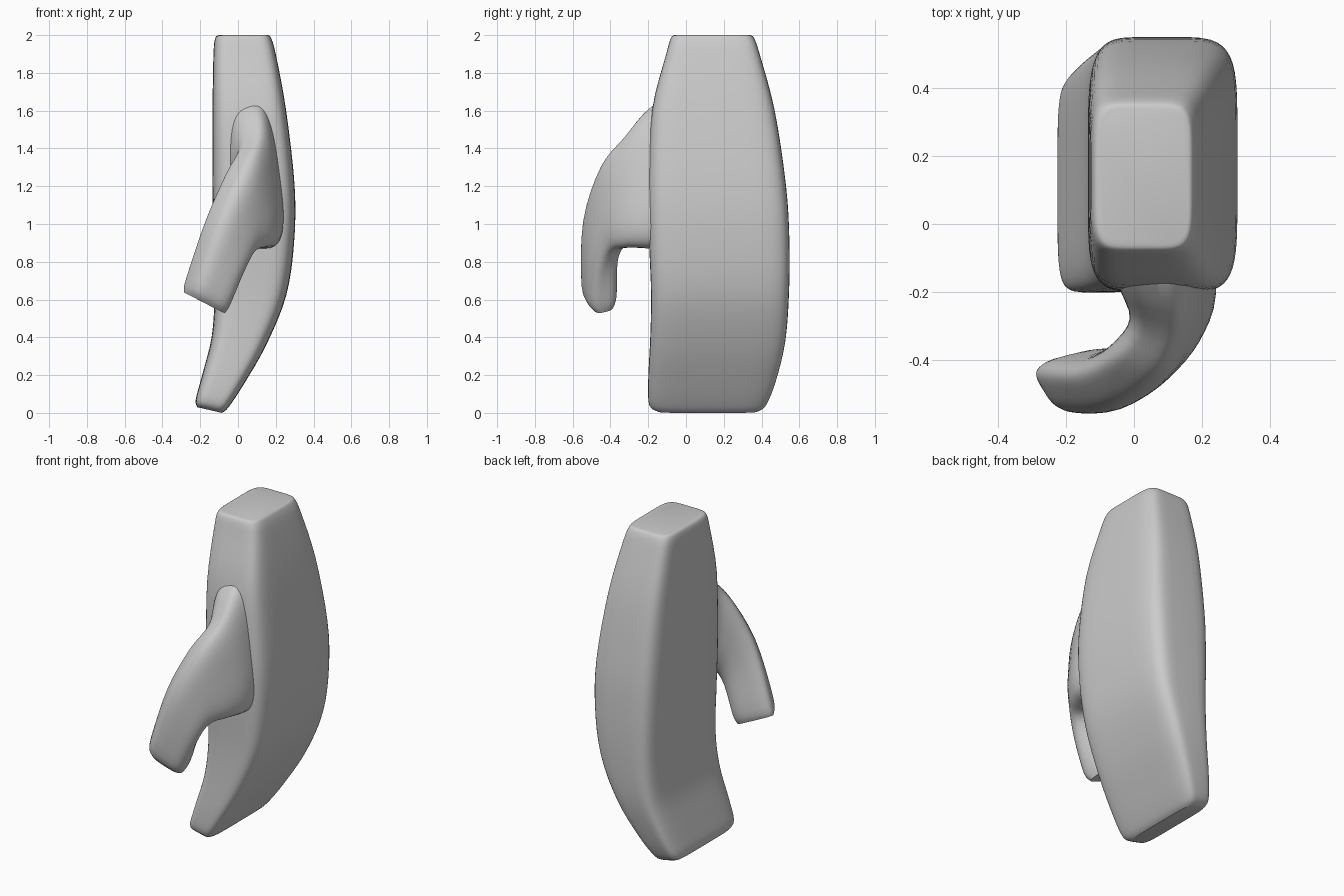
import bpy
import bmesh
from math import cos, sin, pi
from mathutils import Vector

if "Cube" in bpy.data.objects:
    bpy.data.objects.remove(bpy.data.objects["Cube"])


def catmull(a, b, c, d, t):
    return 0.5 * (2 * b + (c - a) * t + (2 * a - 5 * b + 4 * c - d) * t * t
                  + (3 * b - a - 3 * c + d) * t ** 3)


def loft(name, sections, power, steps=4, sides=48):
    """Skin rounded four-corner sections, smoothly interpolated along the length."""
    rings = []
    n = len(sections)
    for i in range(n - 1):
        quad = [sections[max(0, min(n - 1, i + k))] for k in (-1, 0, 1, 2)]
        for s in range(steps):
            rings.append([catmull(*[q[j] for q in quad], s / steps) for j in range(4)])
    rings.append(sections[-1])
    bm = bmesh.new()
    loops = []
    for tl, tr, br, bl in rings:
        loop = []
        for k in range(sides):
            a = 2 * pi * (k + 0.5) / sides
            c, s = cos(a), sin(a)
            u = 0.5 + 0.5 * abs(c) ** (2 / power) * (1 if c > 0 else -1)
            v = 0.5 + 0.5 * abs(s) ** (2 / power) * (1 if s > 0 else -1)
            loop.append(bm.verts.new(tl.lerp(tr, u).lerp(bl.lerp(br, u), v)))
        loops.append(loop)
    for a, b in zip(loops, loops[1:]):
        for k in range(sides):
            m = (k + 1) % sides
            bm.faces.new((a[k], a[m], b[m], b[k]))
    bm.faces.new(loops[0][::-1])
    bm.faces.new(loops[-1])
    bmesh.ops.recalc_face_normals(bm, faces=bm.faces)
    mesh = bpy.data.meshes.new(name)
    bm.to_mesh(mesh)
    bm.free()
    obj = bpy.data.objects.new(name, mesh)
    bpy.context.collection.objects.link(obj)
    return obj


# Palm and joined fingers: z at left, z at right, x range, y range
palm_rows = [
    (2.0, 2.0, -0.10, 0.16, -0.06, 0.34),
    (1.985, 1.985, -0.12, 0.175, -0.08, 0.36),
    (1.9, 1.9, -0.13, 0.20, -0.105, 0.39),
    (1.6, 1.6, -0.135, 0.255, -0.18, 0.47),
    (1.2, 1.2, -0.135, 0.30, -0.20, 0.53),
    (0.9, 0.9, -0.13, 0.297, -0.195, 0.548),
    (0.62, 0.62, -0.125, 0.255, -0.185, 0.545),
    (0.4, 0.36, -0.14, 0.15, -0.19, 0.525),
    (0.2, 0.15, -0.19, 0.03, -0.20, 0.475),
    (0.07, 0.03, -0.224, -0.05, -0.195, 0.425),
    (0.03, 0.0, -0.215, -0.085, -0.15, 0.38),
]
palm = loft("mitten_hand", [
    [Vector((x0, y1, zl)), Vector((x1, y1, zr)), Vector((x1, y0, zr)), Vector((x0, y0, zl))]
    for zl, zr, x0, x1, y0, y1 in palm_rows], 5.5)

# Thumb: upper left, upper right, lower right, lower left corners
thumb_rows = [
    [(-0.08, 0.05, 1.72), (0.18, 0.05, 1.75), (0.25, 0.05, 0.86), (-0.08, 0.05, 0.86)],
    [(-0.06, -0.16, 1.60), (0.17, -0.19, 1.64), (0.27, -0.21, 0.87), (-0.03, -0.17, 0.87)],
    [(-0.02, -0.29, 1.43), (0.15, -0.34, 1.48), (0.21, -0.35, 0.87), (0.00, -0.25, 0.88)],
    [(-0.10, -0.38, 1.27), (0.08, -0.47, 1.33), (0.12, -0.44, 0.84), (0.00, -0.30, 0.87)],
    [(-0.20, -0.42, 1.03), (-0.07, -0.565, 1.05), (0.05, -0.49, 0.73), (-0.01, -0.34, 0.78)],
    [(-0.30, -0.41, 0.72), (-0.21, -0.57, 0.70), (-0.03, -0.51, 0.57), (-0.05, -0.35, 0.60)],
    [(-0.31, -0.42, 0.65), (-0.23, -0.53, 0.61), (-0.06, -0.48, 0.52), (-0.08, -0.37, 0.55)],
]
thumb = loft("thumb_helper", [[Vector(p) for p in row] for row in thumb_rows], 3.2)

# Merge the thumb into the palm
union = palm.modifiers.new("thumb_union", 'BOOLEAN')
union.operation = 'UNION'
union.solver = 'EXACT'
union.object = thumb
bpy.context.view_layer.objects.active = palm
palm.select_set(True)
bpy.ops.object.modifier_apply(modifier=union.name)
bpy.data.objects.remove(thumb, do_unlink=True)
bpy.ops.object.shade_smooth_by_angle(angle=0.6)
